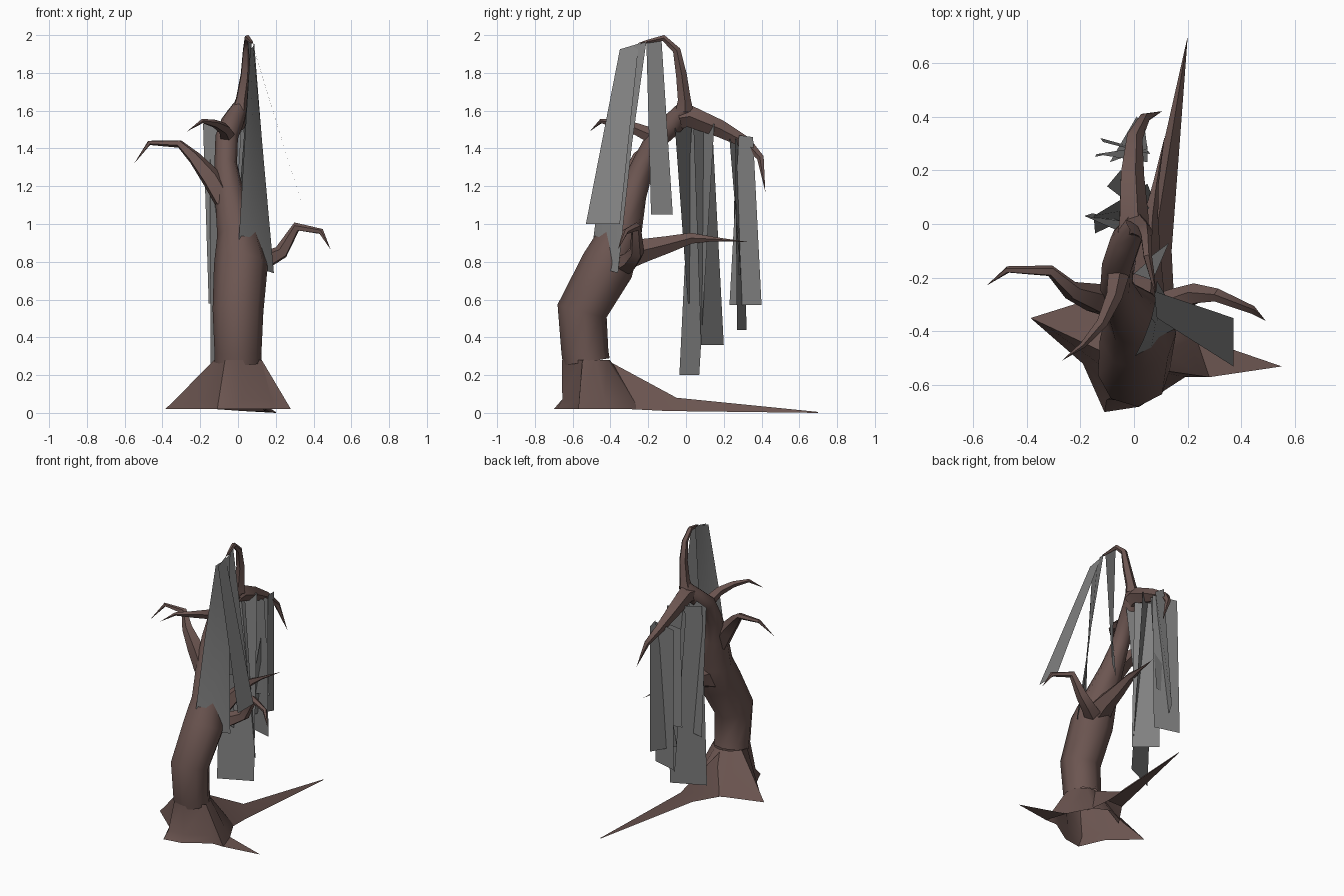
import bpy, bmesh, math
from mathutils import Vector


def material(name, rgb):
    m = bpy.data.materials.new(name)
    m.diffuse_color = (*rgb, 1)
    return m


BARK = material("brown bark", (0.15, 0.092, 0.082))
MOSS = material("grey moss", (0.22, 0.22, 0.22))


def finish(bm, name, mat, solid=True, angle=50):
    if solid:
        bmesh.ops.recalc_face_normals(bm, faces=bm.faces)
    me = bpy.data.meshes.new(name)
    bm.to_mesh(me)
    bm.free()
    me.materials.append(mat)
    ob = bpy.data.objects.new(name, me)
    bpy.context.collection.objects.link(ob)
    bpy.ops.object.select_all(action='DESELECT')
    ob.select_set(True)
    bpy.context.view_layer.objects.active = ob
    bpy.ops.object.shade_smooth_by_angle(angle=math.radians(angle))
    return ob


def loft(bm, rings):
    """Bridge rings of points, open at the ends; a ring of one point makes a tip."""
    vs = [[bm.verts.new(p) for p in r] for r in rings]
    for a, b in zip(vs, vs[1:]):
        n = len(a)
        for i in range(n):
            j = (i + 1) % n
            if len(b) == 1:
                bm.faces.new((a[i], a[j], b[0]))
            else:
                bm.faces.new((a[i], a[j], b[j], b[i]))


def limb(name, path, sides):
    """Tapered tube along (x, y, z, radius); radius 0 closes to a point."""
    pts = [Vector(p[:3]) for p in path]
    rings, side = [], Vector((1, 0.1, 0.05))
    for i, p in enumerate(pts):
        r = path[i][3]
        t = (pts[min(i + 1, len(pts) - 1)] - pts[max(i - 1, 0)]).normalized()
        side = side - t * side.dot(t)
        if side.length < 0.2:
            side = t.orthogonal()
        side.normalize()
        up = t.cross(side)
        if r == 0:
            rings.append([p])
        else:
            rings.append([p + r * (side * math.cos(a) + up * math.sin(a))
                          for a in (2 * math.pi * k / sides for k in range(sides))])
    bm = bmesh.new()
    loft(bm, rings)
    return finish(bm, name, BARK)


# Leaning trunk
limb("trunk", [(0, -0.527, 0.27, 0.125), (0, -0.535, 0.32, 0.125), (0, -0.55, 0.54, 0.135),
               (0.015, -0.415, 0.78, 0.143), (0, -0.345, 0.95, 0.112),
               (-0.045, -0.285, 1.16, 0.078), (-0.065, -0.225, 1.32, 0.06),
               (-0.06, -0.15, 1.46, 0.06), (-0.03, -0.06, 1.54, 0.06),
               (0.01, 0.0, 1.62, 0.042)], 8)

# Flared root base with spiky outline, open below
outline = [(0.28, -0.57), (0.23, -0.42), (0.14, -0.25), (0.03, -0.2), (-0.13, -0.27),
           (-0.385, -0.35), (-0.19, -0.52), (-0.11, -0.70), (0.02, -0.68), (0.19, -0.57)]
mid, top = [], []
for x, y in outline:
    a = math.atan2(y + 0.53, x)
    t = Vector((0.127 * math.cos(a), -0.53 + 0.127 * math.sin(a), 0.28))
    m = Vector((x, y, 0.02)).lerp(t, 0.2)
    m.y = max(m.y, -0.655)
    top.append(t)
    mid.append(m)
bm = bmesh.new()
loft(bm, [[(x, y, 0.02) for x, y in outline], mid, top])
finish(bm, "root_flare", BARK)

# Long rear root (ridge with two sloping sides) and flat side root
ridge = [(0.0, -0.42, 0.28), (0.08, -0.05, 0.08), (0.2, 0.7, 0.005)]
left = [(-0.12, -0.3, 0.02), (0.02, -0.1, 0.01), (0.2, 0.7, 0.0)]
right = [(0.15, -0.3, 0.02), (0.14, -0.1, 0.01), (0.2, 0.7, 0.0)]
bm = bmesh.new()
rows = [[bm.verts.new(p) for p in row] for row in (left, ridge, right)]
for a, b in zip(rows, rows[1:]):
    for i in range(2):
        bm.faces.new((a[i], a[i + 1], b[i + 1], b[i]))
bm.faces.new((rows[0][1], rows[2][1], rows[2][2], rows[0][2]))
bmesh.ops.remove_doubles(bm, verts=bm.verts, dist=0.001)
finish(bm, "rear_root", BARK)
bm = bmesh.new()
bm.faces.new([bm.verts.new(p) for p in ((0.28, -0.57, 0.02), (0.55, -0.53, 0.02),
                                        (0.23, -0.42, 0.02))])
finish(bm, "side_root", BARK, solid=False)

# Branches
limb("top_branch", [(0.01, -0.01, 1.6, 0.05), (0.02, -0.01, 1.66, 0.036),
                    (0.04, -0.025, 1.79, 0.03), (0.045, -0.05, 1.92, 0.022),
                    (0.05, -0.12, 1.985, 0.017), (0.07, -0.21, 1.965, 0.009),
                    (0.08, -0.26, 1.955, 0)], 5)
limb("rear_branch", [(-0.01, -0.03, 1.56, 0.06), (-0.005, 0.02, 1.57, 0.06),
                     (-0.01, 0.18, 1.505, 0.048), (0.0, 0.32, 1.43, 0.032),
                     (0.04, 0.395, 1.35, 0.02), (0.105, 0.42, 1.17, 0)], 5)
limb("left_branch", [(-0.07, -0.3, 1.12, 0.06), (-0.14, -0.28, 1.24, 0.058),
                     (-0.23, -0.25, 1.35, 0.037), (-0.31, -0.175, 1.425, 0.022),
                     (-0.47, -0.17, 1.43, 0.013), (-0.55, -0.23, 1.32, 0)], 5)
limb("front_branch", [(-0.06, -0.19, 1.47, 0.042), (-0.075, -0.27, 1.505, 0.032),
                      (-0.12, -0.37, 1.53, 0.022), (-0.19, -0.45, 1.545, 0.012),
                      (-0.27, -0.51, 1.49, 0)], 5)
limb("right_branch", [(0.09, -0.32, 0.79, 0.06), (0.15, -0.29, 0.81, 0.05),
                      (0.23, -0.26, 0.85, 0.04), (0.31, -0.265, 0.985, 0.026),
                      (0.44, -0.32, 0.96, 0.016), (0.49, -0.36, 0.865, 0)], 5)
limb("lower_rear_branch", [(0.03, -0.31, 0.84, 0.085), (0.045, -0.22, 0.86, 0.065),
                           (0.05, -0.1, 0.89, 0.048), (0.06, 0.03, 0.925, 0.03),
                           (0.08, 0.15, 0.92, 0.012), (0.115, 0.33, 0.905, 0)], 5)


# Hanging moss: each sheet is a flat strip from top edge to bottom edge
def moss(name, *faces):
    bm = bmesh.new()
    for f in faces:
        bm.faces.new([bm.verts.new(p) for p in f])
    bmesh.ops.remove_doubles(bm, verts=bm.verts, dist=0.0005)
    finish(bm, name, MOSS, solid=False)


moss("outer_moss", [(0.085, -0.35, 1.925), (0.37, -0.53, 1.0), (0.37, -0.35, 1.0),
                    (0.075, -0.25, 1.955)])
m1, m2 = (0.035, -0.43, 1.43), (0.128, -0.285, 1.43)
m3 = (0.08, -0.37, 1.43)
moss("front_moss",
     [(0.065, -0.35, 1.925), m1, m3, (0.08, -0.28, 1.94)],
     [(0.08, -0.28, 1.94), m3, m2, (0.085, -0.21, 1.965)],
     [m1, (0.0, -0.5, 0.84), (0.065, -0.46, 0.92), m3],
     [m3, (0.065, -0.46, 0.92), (0.14, -0.41, 0.755), (0.19, -0.36, 0.74), m2])
moss("inner_moss", [(0.07, -0.21, 1.97), (0.0, -0.185, 1.05), (0.13, -0.07, 1.05),
                    (0.05, -0.13, 1.98)])

rear = [
    ((-0.185, 0.03, 1.53), (0.02, -0.06, 1.53), (-0.04, 0.01, 0.58), (-0.155, 0.04, 0.58)),
    ((-0.15, 0.03, 1.53), (0.05, 0.15, 1.53), (0.08, 0.07, 0.2), (-0.145, -0.035, 0.2)),
    ((-0.1, 0.14, 1.5), (0.03, 0.04, 1.5), (0.086, 0.08, 0.36), (-0.05, 0.2, 0.36)),
    ((-0.14, 0.26, 1.45), (0.05, 0.23, 1.45), (0.05, 0.29, 0.73), (-0.145, 0.25, 0.73)),
    ((-0.115, 0.305, 1.45), (0.06, 0.26, 1.45), (0.055, 0.27, 0.44), (-0.125, 0.32, 0.44)),
    ((0.05, 0.28, 1.47), (0.04, 0.355, 1.46), (0.01, 0.4, 0.57), (-0.09, 0.23, 0.57)),
]
for i, quad in enumerate(rear):
    moss(f"rear_moss_{i + 1}", quad)
